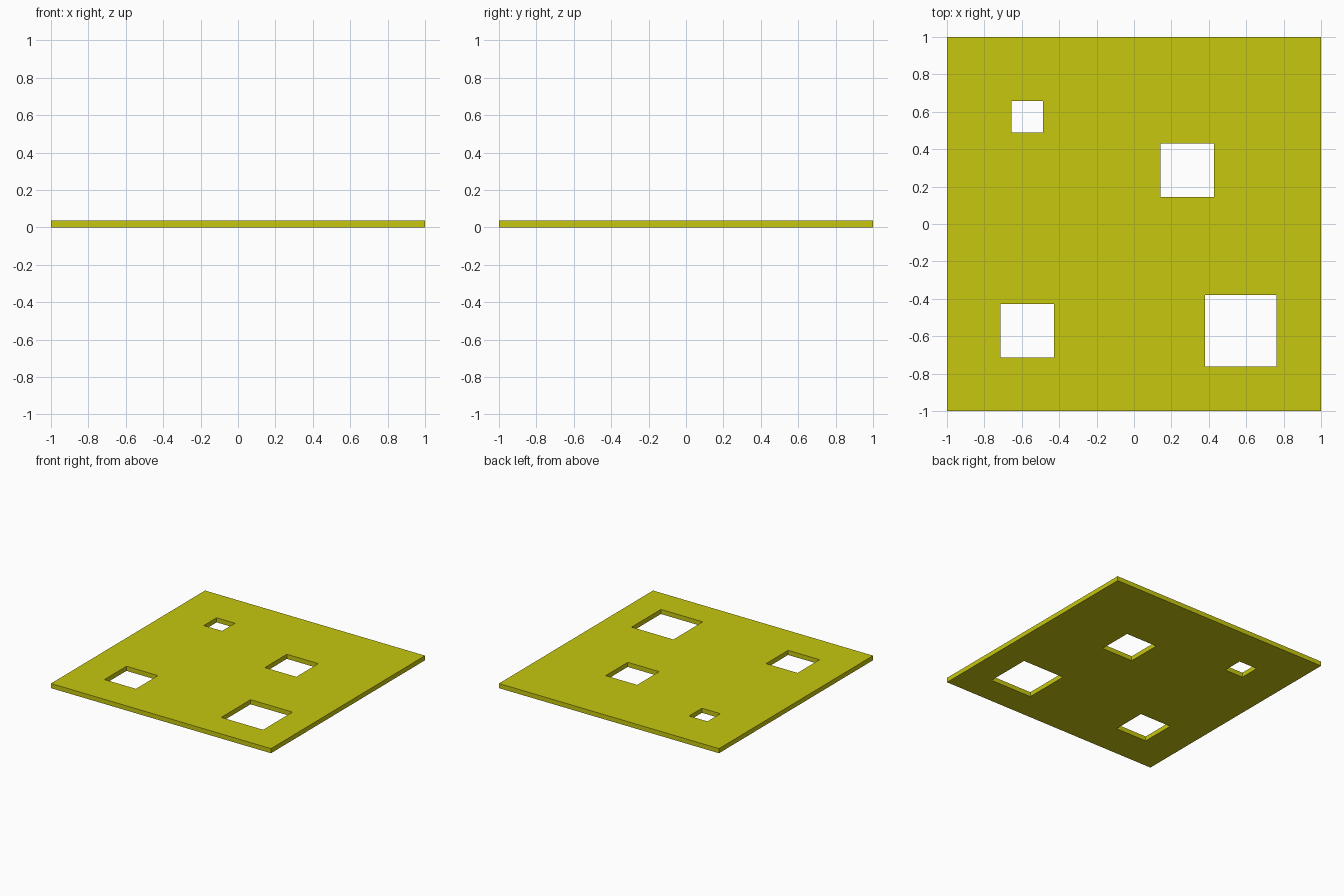
import bpy

if "Cube" in bpy.data.objects:
    bpy.data.objects.remove(bpy.data.objects["Cube"])

THICKNESS = 0.038


def box(name, center, size):
    bpy.ops.mesh.primitive_cube_add(size=1, location=center)
    obj = bpy.context.object
    obj.name = name
    obj.scale = size
    bpy.ops.object.transform_apply(location=False, rotation=False, scale=True)
    return obj


# Flat square plate
plate = box("plate", (0, 0, THICKNESS / 2), (2, 2, THICKNESS))
mat = bpy.data.materials.new("yellow")
mat.diffuse_color = (0.57, 0.57, 0.005, 1)
mat.use_nodes = True
mat.node_tree.nodes["Principled BSDF"].inputs["Base Color"].default_value = mat.diffuse_color
plate.data.materials.append(mat)

# Square through-holes: centre x, centre y, width
holes = [
    (-0.571, 0.573, 0.167),
    (0.286, 0.287, 0.286),
    (-0.571, -0.571, 0.286),
    (0.571, -0.571, 0.381),
]
for i, (x, y, w) in enumerate(holes, 1):
    cutter = box(f"hole_cutter_{i}", (x, y, THICKNESS / 2), (w, w, 0.2))
    cutter.hide_render = True
    cutter.display_type = 'WIRE'
    mod = plate.modifiers.new(f"hole_{i}", 'BOOLEAN')
    mod.operation = 'DIFFERENCE'
    mod.solver = 'EXACT'
    mod.object = cutter
